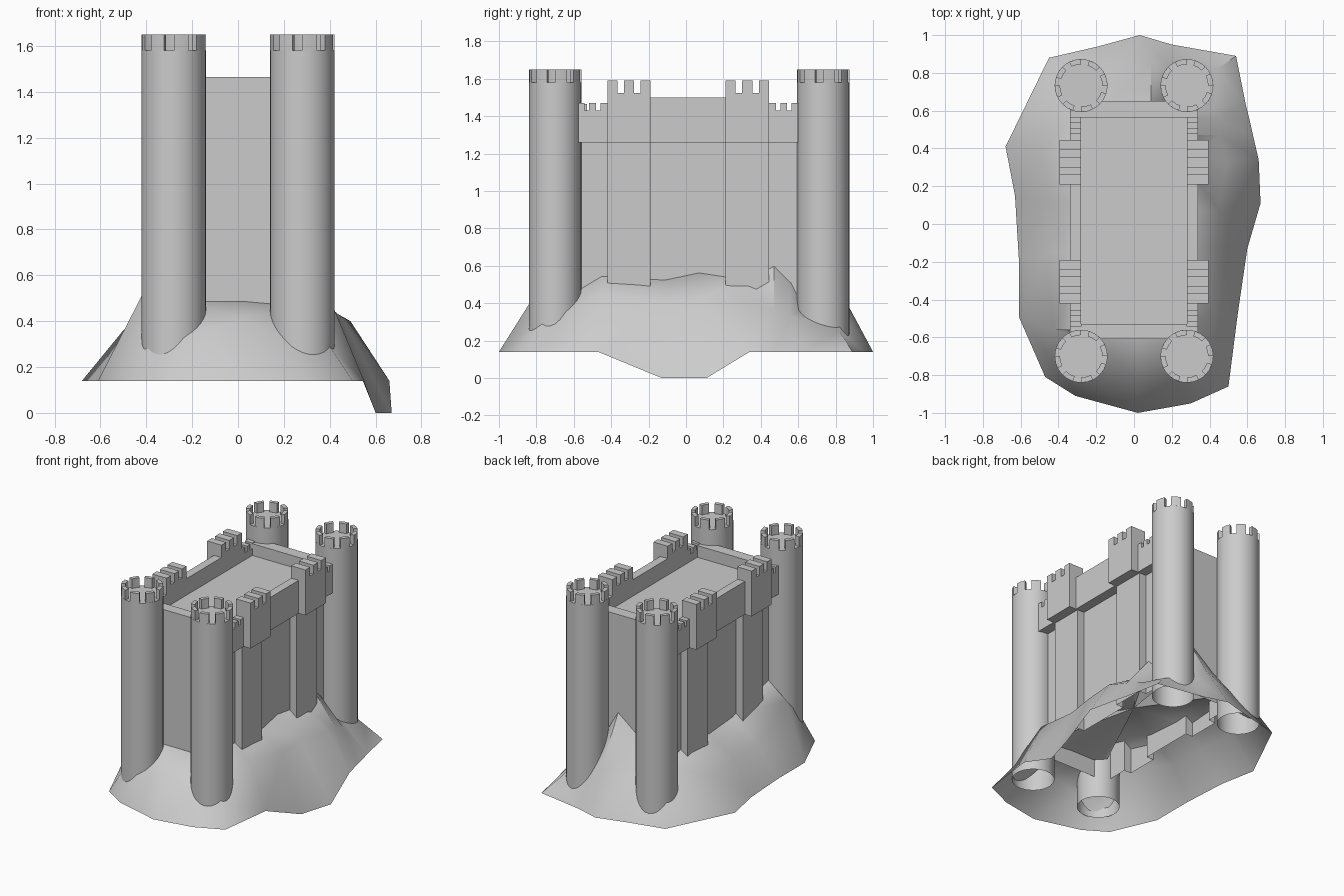
import bpy
import bmesh
from math import cos, sin, pi, radians

default_cube = bpy.data.objects.get("Cube")
if default_cube:
    bpy.data.objects.remove(default_cube, do_unlink=True)

# One stone material for the whole model
stone = bpy.data.materials.new("grey_stone")
stone.use_nodes = True
stone.diffuse_color = (0.6, 0.6, 0.6, 1)
stone.node_tree.nodes["Principled BSDF"].inputs["Base Color"].default_value = stone.diffuse_color


def finish(name, bm, smooth_angle=None):
    """Turn a bmesh into a named object with the stone material."""
    mesh = bpy.data.meshes.new(name)
    bm.to_mesh(mesh)
    bm.free()
    mesh.materials.append(stone)
    obj = bpy.data.objects.new(name, mesh)
    bpy.context.collection.objects.link(obj)
    if smooth_angle:
        bpy.ops.object.select_all(action='DESELECT')
        obj.select_set(True)
        bpy.context.view_layer.objects.active = obj
        bpy.ops.object.shade_smooth_by_angle(angle=radians(smooth_angle))
    return obj


def add_prism(bm, points, offset, open_base=False):
    """Extrude a closed outline of 3D points along an offset."""
    base = bm.faces.new([bm.verts.new(p) for p in points])
    result = bmesh.ops.extrude_face_region(bm, geom=[base], use_keep_orig=True)
    moved = [v for v in result["geom"] if isinstance(v, bmesh.types.BMVert)]
    bmesh.ops.translate(bm, verts=moved, vec=offset)
    bmesh.ops.recalc_face_normals(bm, faces=bm.faces)
    if open_base:
        bmesh.ops.delete(bm, geom=[base], context='FACES_ONLY')


def box(name, x0, x1, y0, y1, z0, z1):
    bm = bmesh.new()
    outline = [(x0, y0, z0), (x1, y0, z0), (x1, y1, z0), (x0, y1, z0)]
    add_prism(bm, outline, (0, 0, z1 - z0))
    return finish(name, bm)


def battlement(name, x0, x1, y0, y1, bottom, gap_z, top, count=3):
    """Wall along y whose top edge is notched into merlons."""
    pitch = (y1 - y0) / (count - 0.4)
    outline = [(y0, bottom)]
    for i in range(count):
        start = y0 + i * pitch
        end = start + pitch * 0.6
        outline += [(start, top), (end, top)]
        if i < count - 1:
            outline += [(end, gap_z), (start + pitch, gap_z)]
    outline.append((y1, bottom))
    bm = bmesh.new()
    add_prism(bm, [(x0, y, z) for y, z in outline], (x1 - x0, 0, 0))
    return finish(name, bm)


def tower(name, x, y, radius=0.14, bottom=0.21, deck=1.58, top=1.65, merlons=8):
    """Round tower, hollow underneath, with a ring of curved merlons."""
    bm = bmesh.new()
    sides = merlons * 4
    ring = [2 * pi * i / sides for i in range(sides)]
    add_prism(bm, [(x + radius * cos(a), y + radius * sin(a), bottom) for a in ring],
              (0, 0, deck - bottom), open_base=True)
    step = 2 * pi / merlons
    for i in range(merlons):
        angles = [i * step + step * f for f in (0, 0.3, 0.6)]
        outer = [(x + radius * cos(a), y + radius * sin(a), deck) for a in angles]
        inner = [(x + 0.8 * radius * cos(a), y + 0.8 * radius * sin(a), deck)
                 for a in reversed(angles)]
        add_prism(bm, outer + inner, (0, 0, top - deck))
    return finish(name, bm, 30)


# Rocky hill: rim point, shoulder point, height where it meets the keep
HILL = [
    (.02, -1, .14, .02, -.83, .41, .49),
    (.3, -.95, .14, .24, -.83, .29, .47),
    (.5, -.86, .14, .4, -.77, .29, .46),
    (.55, -.47, .14, .42, -.45, .45, .55),
    (.6, -.13, 0, .44, -.12, .4, .53),
    (.67, .11, 0, .45, .07, .42, .57),
    (.66, .34, .14, .49, .33, .4, .53),
    (.63, .47, .14, .46, .47, .36, .61),
    (.61, .56, .14, .45, .56, .33, .52),
    (.59, .64, .14, .43, .63, .31, .38),
    (.54, .89, .14, .44, .82, .25, .37),
    (.2, .95, .14, .18, .83, .36, .62),
    (.03, 1, .14, .09, .85, .42, .77),
    (-.19, .94, .14, -.15, .8, .38, .58),
    (-.45, .88, .14, -.4, .8, .29, .46),
    (-.68, .41, .14, -.5, .4, .36, .52),
    (-.63, .15, .14, -.47, .12, .36, .5),
    (-.61, -.18, .14, -.47, -.15, .36, .52),
    (-.61, -.49, .14, -.42, -.56, .51, .63),
    (-.47, -.81, .14, -.39, -.78, .29, .5),
    (-.31, -.91, .14, -.22, -.84, .33, .49),
]


def build_hill():
    bm = bmesh.new()
    columns = []
    for rx, ry, rz, mx, my, mz, tz in HILL:
        # the upper ring follows the footprint of the keep
        tx = max(-0.26, min(0.26, mx))
        ty = max(-0.6, min(0.64, my))
        columns.append([bm.verts.new(p) for p in ((rx, ry, rz), (mx, my, mz), (tx, ty, tz))])
    centre = bm.verts.new((0, 0, 0.55))
    for a, b in zip(columns, columns[1:] + columns[:1]):
        for low in range(2):
            bm.faces.new((a[low], b[low], b[low + 1], a[low + 1]))
        bm.faces.new((a[2], b[2], centre))
    bmesh.ops.triangulate(bm, faces=bm.faces)
    return finish("hill", bm, 50)


build_hill()

# Keep walls: a plan stepped out at the pilasters, hollow underneath
BASTIONS = (("front", -0.42, -0.19), ("back", 0.21, 0.445))
body, pilaster = 0.27, 0.325
half_plan = [(body, -0.61)]
for end, y0, y1 in BASTIONS:
    half_plan += [(body, y0), (pilaster, y0), (pilaster, y1), (body, y1)]
half_plan.append((body, 0.65))
plan = half_plan + [(-x, y) for x, y in reversed(half_plan)]
walls = bmesh.new()
add_prism(walls, [(x, y, 0.36) for x, y in plan], (0, 0, 0.9), open_base=True)
finish("keep_walls", walls)

# Roof with low front and back parapets
box("keep_roof", -0.28, 0.28, -0.61, 0.65, 1.26, 1.38)
box("front_parapet", -0.28, 0.28, -0.61, -0.53, 1.38, 1.465)
box("back_parapet", -0.28, 0.28, 0.565, 0.65, 1.38, 1.465)

# Overhanging side walls and bastions, mirrored in x
for side, sign in (("left", 1), ("right", -1)):
    inner, wall, bastion = (sign * x for x in (0.28, 0.34, 0.395))
    box(side + "_middle_parapet", inner, wall, -0.19, 0.21, 1.26, 1.5)
    for end, y0, y1 in BASTIONS:
        battlement(f"{side}_{end}_bastion", inner, bastion, y0, y1, 1.26, 1.525, 1.59)
    battlement(side + "_front_battlement", inner, wall, -0.58, -0.42, 1.26, 1.43, 1.47)
    battlement(side + "_back_battlement", inner, wall, 0.445, 0.6, 1.26, 1.43, 1.47)

# Corner towers
for end, y in (("front", -0.7), ("back", 0.733)):
    for side, x in (("left", 0.28), ("right", -0.28)):
        tower(f"{end}_{side}_tower", x, y)
